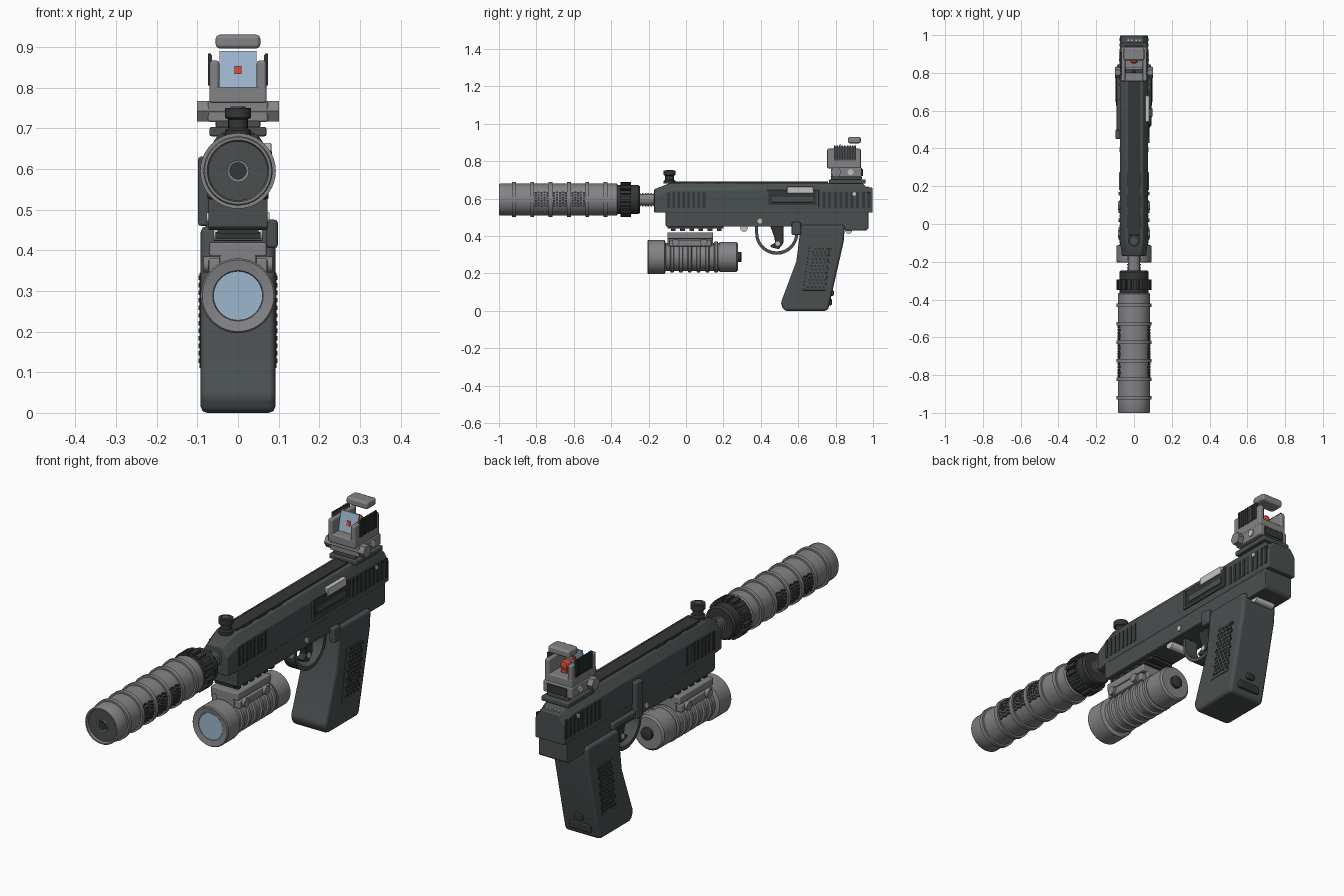
import bpy, bmesh
from math import sin, cos, pi

cube = bpy.data.objects.get("Cube")
if cube:
    bpy.data.objects.remove(cube, do_unlink=True)


def material(name, r, g, b):
    m = bpy.data.materials.new(name)
    m.use_nodes = True
    m.diffuse_color = (r, g, b, 1)
    m.node_tree.nodes["Principled BSDF"].inputs["Base Color"].default_value = (r, g, b, 1)
    return m


DARK = material("dark gunmetal", .068, .078, .08)
BLACK = material("black", .034, .037, .038)
GREY = material("mid grey", .23, .23, .24)
SILVER = material("pale silver", .55, .55, .53)
BLUE = material("lens blue", .34, .47, .62)
RED = material("red", .6, .07, .035)


def finish(name, bm, mat, bevel=0):
    bmesh.ops.recalc_face_normals(bm, faces=bm.faces)
    me = bpy.data.meshes.new(name)
    bm.to_mesh(me)
    bm.free()
    me.materials.append(mat)
    me.shade_smooth()
    me.set_sharp_from_angle(angle=.6)
    ob = bpy.data.objects.new(name, me)
    bpy.context.collection.objects.link(ob)
    if bevel:
        mod = ob.modifiers.new("soft edges", 'BEVEL')
        mod.width, mod.segments, mod.limit_method = bevel, 2, 'ANGLE'
        mod.harden_normals = True
    return ob


def loft(bm, rings):
    """Skin a row of equal rings and cap both ends."""
    rows = [[bm.verts.new(p) for p in ring] for ring in rings]
    n = len(rows[0])
    for a, b in zip(rows, rows[1:]):
        for i in range(n):
            bm.faces.new((a[i], a[(i + 1) % n], b[(i + 1) % n], b[i]))
    bm.faces.new(rows[0])
    bm.faces.new(rows[-1])


def boxes(name, blocks, mat, bevel=0, both=False):
    """Boxes given as x0, x1, y0, y1, z0, z1; both also adds the other side."""
    bm = bmesh.new()
    if both:
        blocks = blocks + [(-b[1], -b[0], *b[2:]) for b in blocks]
    for x0, x1, y0, y1, z0, z1 in blocks:
        loft(bm, [[(x0, y0, z), (x1, y0, z), (x1, y1, z), (x0, y1, z)] for z in (z0, z1)])
    return finish(name, bm, mat, bevel)


def prism(name, outline, x0, x1, mat, bevel=0):
    """Side outline of (y, z) points pulled across x."""
    bm = bmesh.new()
    loft(bm, [[(x, y, z) for y, z in outline] for x in (x0, x1)])
    return finish(name, bm, mat, bevel)


def lathe(name, profile, mat, axis='y', at=(0, 0), sides=40):
    """Turn (position, radius) steps about an axis through the point at."""
    bm = bmesh.new()
    rings = []
    for t, r in profile:
        ring = []
        for i in range(sides):
            u, v = at[0] + r * cos(2 * pi * i / sides), at[1] + r * sin(2 * pi * i / sides)
            ring.append({'x': (t, u, v), 'y': (u, t, v), 'z': (u, v, t)}[axis])
        rings.append(ring)
    loft(bm, rings)
    return finish(name, bm, mat)


def pins(name, spots, radius, reach, mat, sides=16):
    """Cross pins showing on both sides."""
    for i, (y, z) in enumerate(spots):
        lathe(f"{name}_{i + 1}", [(-reach, radius), (reach, radius)], mat, 'x', (y, z), sides)


# Slide with chamfered shoulders
bm = bmesh.new()
stations = [(-.17, .064, .65), (-.08, .075, .685), (.94, .075, .685), (.965, .075, .662), (.998, .073, .658)]
loft(bm, [[(-w, y, .525), (w, y, .525), (w, y, t - .04), (w - .027, y, t), (.027 - w, y, t), (-w, y, t - .04)]
          for y, w, t in stations])
finish("slide", bm, DARK, .004)
boxes("slide_top_rib", [(-.032, .032, -.06, .76, .68, .692)], BLACK, .003)
boxes("slide_top_rib_pads", [(-.039, .039, y, y + .07, .68, .689) for y in (-.02, .09, .2)], BLACK)

# Slide grip slits, front and rear
slits = [(.07, .0775, -.1 + i * .027, -.086 + i * .027, .55, .635) for i in range(8)]
slits += [(.07, .0775, .73 + i * .03, .746 + i * .03, .55, .635) for i in range(9)]
boxes("slide_grip_slits", slits, BLACK, both=True)

# Ejection port on the left side
boxes("port_recess", [(.07, .077, .44, .7, .565, .645)], BLACK)
boxes("port_frame", [(.07, .083, .43, .71, .555, .567), (.07, .083, .43, .442, .555, .645),
                     (.07, .083, .698, .71, .555, .645), (.07, .081, .46, .68, .58, .61)], DARK, .002)
boxes("bolt", [(.04, .082, .54, .68, .628, .664)], SILVER, .003)

# Frame
prism("frame", [(-.11, .53), (-.11, .458), (-.1, .45), (.845, .45), (.85, .43), (.965, .43), (.975, .44), (.975, .53)],
      -.073, .073, DARK, .004)
boxes("frame_seam", [(-.07, .07, -.1, .97, .52, .53)], BLACK)
boxes("side_lever", [(.07, .098, .565, .615, .405, .475)], DARK, .008)
boxes("slide_stop", [(-.098, -.07, .45, .5, .46, .63), (-.092, -.07, .45, .66, .47, .5)], DARK, .006)
pins("frame_pin", [(.395, .48)], .013, .078, SILVER)
pins("takedown_pin", [(.31, .443)], .02, .06, SILVER)
pins("rear_pin", [(.9, .625)], .01, .08, SILVER)
pins("lanyard_pin", [(.87, .43)], .018, .05, SILVER)
boxes("rear_marks", [(x, x + .008, .97, .978, .655, .664) for x in (-.035, -.015, .007, .027)], SILVER)

# Grip, magazine base and textured side panels
prism("grip", [(.615, .46), (.85, .46), (.843, .37), (.775, .07), (.758, .0), (.525, .0), (.506, .04), (.59, .265)],
      -.092, .092, DARK, .016)
boxes("magazine_base_plate", [(-.055, .055, .75, .78, .03, .065), (-.02, .02, .76, .79, .08, .11)], BLACK, .005)
for s in (-1, 1):
    side = "left" if s > 0 else "right"
    prism(f"grip_panel_{side}", [(.66, .345), (.765, .345), (.745, .11), (.625, .11)], s * .09, s * .0945, DARK, .002)
studs = []
for row in range(12):
    for col in range(5):
        y = .646 + row * .0028 + col * .021 + (row % 2) * .009
        z = .123 + row * .0185
        studs.append((.093, .0975, y, y + .011, z, z + .011))
boxes("grip_studs", studs, BLACK, both=True)

# Trigger and guard
arc = [pi + pi * i / 16 for i in range(17)]
outer = [(.485 + .115 * cos(a), .415 + .115 * sin(a)) for a in arc]
inner = [(.485 + .099 * cos(a), .415 + .097 * sin(a)) for a in reversed(arc)]
prism("trigger_guard", [(.37, .455)] + outer + [(.6, .455), (.584, .455)] + inner + [(.386, .455)], -.032, .032, DARK)
prism("trigger", [(.45, .455), (.52, .455), (.52, .36), (.495, .33), (.455, .34), (.45, .35), (.478, .365), (.47, .4)],
      -.018, .018, BLACK, .003)
pins("trigger_pin", [(.49, .36)], .012, .021, SILVER)

# Barrel thread, collar and suppressor
AXIS = (0, .595)
thread = []
for i in range(6):
    y = -.25 + i * .015
    thread += [(y, .036), (y + .008, .036), (y + .008, .031), (y + .015, .031)]
lathe("barrel_thread", thread, GREY, at=AXIS)
lathe("collar", [(-.375, .07), (-.365, .077), (-.255, .077), (-.245, .07)], BLACK, at=AXIS)
bm = bmesh.new()
for i in range(18):
    a0, a1 = 2 * pi * i / 18, 2 * pi * (i + .6) / 18
    loft(bm, [[(r * cos(a), y, .595 + r * sin(a)) for r, a in ((.07, a0), (.093, a0), (.093, a1), (.07, a1))]
              for y in (-.35, -.295)])
finish("collar_ridges", bm, BLACK)
tube = [(-.985, .073), (-1, .076), (-1, .082), (-.995, .085)]
for i in range(6):
    y = -.93 + i * .098
    tube += [(y, .085), (y, .093), (y + .02, .093), (y + .02, .085)]
tube += [(-.37, .085), (-.365, .079)]
lathe("suppressor", tube, GREY, at=AXIS)
lathe("suppressor_face", [(-.989, .073), (-.983, .073)], DARK, at=AXIS)
lathe("muzzle_ring", [(-.994, .021), (-.997, .027), (-.98, .027)], GREY, at=AXIS)
lathe("muzzle_hole", [(-.9985, .021), (-.98, .021)], BLACK, at=AXIS)
holes = []
for patch in range(3):
    for i in range(5):
        for j in range(6):
            y = -.809 + patch * .098 + i * .0155
            a = -.42 + j * .168 + (i % 2) * .05
            x, z = .086 * cos(a), .595 + .086 * sin(a)
            holes.append((x - .008, x + .001, y, y + .0115, z - .005, z + .005))
boxes("suppressor_vents", holes, BLACK, both=True)

# Accessory rail and lamp
boxes("accessory_rail", [(-.05, .05, -.1, .2, .44, .455)]
      + [(-.055, .055, -.08 + i * .049, -.055 + i * .049, .428, .445) for i in range(6)], BLACK)
boxes("lamp_mount", [(-.045, .045, -.1, .145, .34, .42), (-.07, .07, -.1, .145, .385, .42),
                     (-.072, .072, -.09, .135, .345, .38)], GREY, .005)
pins("mount_screw", [(-.055, .365), (.095, .365)], .02, .085, GREY, 12)
LAMP = (0, .288)
body = [(-.19, .06), (-.2, .062), (-.205, .088), (-.2, .092), (-.115, .092), (-.108, .075)]
for i in range(6):
    y = -.085 + i * .047
    body += [(y, .075), (y + .004, .083), (y + .018, .083), (y + .022, .075)]
body += [(.18, .075), (.18, .08), (.27, .08), (.278, .072)]
lathe("lamp_body", body, GREY, at=LAMP)
lathe("lamp_lens", [(-.199, .0605), (-.185, .0605)], BLUE, at=LAMP)
lathe("lamp_switch", [(.27, .028), (.292, .028), (.296, .022)], BLACK, at=LAMP, sides=20)

# Front sight post
lathe("front_sight", [(.68, .032), (.695, .032), (.7, .024), (.722, .024), (.726, .032), (.75, .032)],
      BLACK, 'z', (0, -.088), 24)
lathe("front_sight_cap", [(.75, .018), (.753, .018)], DARK, 'z', (0, -.088), 24)

# Reflex sight base and clamp
boxes("sight_clamp", [(-.07, .07, .765, .96, .68, .703), (-.055, .055, .775, .94, .7, .72)], DARK, .005)
boxes("sight_base", [(-.074, .074, .775, .94, .715, .768)], GREY, .006)
boxes("sight_base_rear", [(-.05, .05, .938, .945, .722, .758)], BLACK)
pins("sight_bolt", [(.802, .742)], .029, .101, GREY, 6)
pins("sight_bolt_small", [(.88, .742)], .016, .08, SILVER, 12)

# Reflex sight body, window, emitter and hood
boxes("sight_floor", [(-.07, .07, .755, .935, .762, .802)], GREY, .006)
boxes("sight_walls", [(.046, .07, .755, .935, .765, .867)], GREY, .008, both=True)
boxes("sight_wall_ribs", [(.066, .0735, .79 + i * .014, .798 + i * .014, .805, .884) for i in range(9)],
      BLACK, both=True)
boxes("sight_rib_backing", [(.064, .071, .79, .91, .81, .88)], DARK, both=True)
prism("sight_window", [(.8, .8), (.808, .8), (.828, .89), (.82, .89)], -.046, .046, BLUE)
prism("aim_mark", [(.803, .833), (.82, .833), (.824, .853), (.808, .853)], -.009, .009, RED)
lathe("emitter", [(.85, .008), (.855, .017), (.875, .022), (.895, .017), (.9, .006)], RED, at=(0, .835), sides=20)
boxes("emitter_stand", [(-.016, .016, .855, .895, .8, .82)], RED, .003)
boxes("sight_hood", [(-.055, .055, .866, .935, .896, .93)], GREY, .01)
